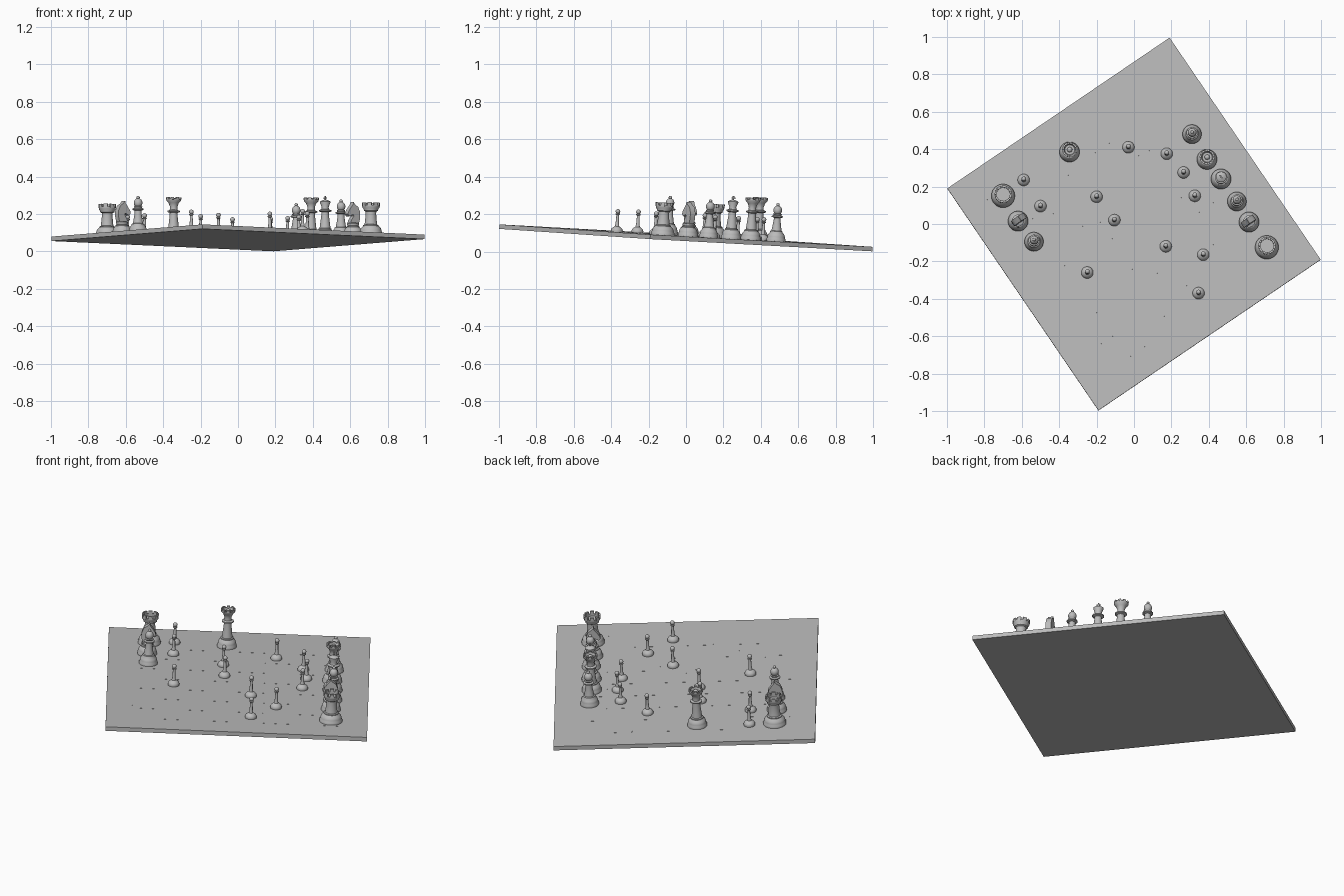
import bpy, bmesh, math
from mathutils import Vector, Matrix

cube = bpy.data.objects.get("Cube")
if cube:
    bpy.data.objects.remove(cube, do_unlink=True)

grey = bpy.data.materials.new("stone grey")
grey.use_nodes = True
COLOR = (0.5, 0.5, 0.5, 1)
grey.diffuse_color = COLOR
grey.node_tree.nodes["Principled BSDF"].inputs["Base Color"].default_value = COLOR

# The whole set leans gently towards the back
CENTRE_Z, SLOPE_X, SLOPE_Y = 0.085, -0.006, -0.059
NORMAL = Vector((-SLOPE_X, -SLOPE_Y, 1)).normalized()
TILT = Vector((0, 0, 1)).rotation_difference(NORMAL).to_matrix().to_4x4()
TURN = math.radians(34.2)
SIDE, SQUARE, THICK = 1.437, 0.144, 0.024


def frame(x, y, angle):
    spot = Vector((x, y, CENTRE_Z + SLOPE_X * x + SLOPE_Y * y))
    return Matrix.Translation(spot) @ TILT @ Matrix.Rotation(angle, 4, "Z")


def finish(bm, name, matrix, smooth=True):
    bmesh.ops.recalc_face_normals(bm, faces=bm.faces)
    mesh = bpy.data.meshes.new(name)
    bm.to_mesh(mesh)
    bm.free()
    mesh.materials.append(grey)
    obj = bpy.data.objects.new(name, mesh)
    bpy.context.collection.objects.link(obj)
    obj.matrix_world = matrix
    if smooth:
        bpy.ops.object.select_all(action="DESELECT")
        obj.select_set(True)
        bpy.context.view_layer.objects.active = obj
        bpy.ops.object.shade_smooth_by_angle(angle=math.radians(40))
    return obj


def box(bm, size, at, angle=0):
    place = Matrix.Rotation(angle, 4, "Z") @ Matrix.Translation(at)
    bmesh.ops.create_cube(bm, size=1, matrix=place @ Matrix.Diagonal((*size, 1)))


def lathe(bm, profile, steps=28):
    # Spin (radius, height) points around z, closing both ends
    rings = []
    for r, z in profile:
        rings.append([bm.verts.new((r * math.cos(math.tau * i / steps),
                                    r * math.sin(math.tau * i / steps), z))
                      for i in range(steps)])
    for low, high in zip(rings, rings[1:]):
        for i in range(steps):
            j = (i + 1) % steps
            bm.faces.new((low[i], low[j], high[j], high[i]))
    bm.faces.new(rings[0][::-1])
    bm.faces.new(rings[-1])


def ball(bm, radius, z, stretch=1):
    place = Matrix.Translation((0, 0, z)) @ Matrix.Diagonal((1, 1, stretch, 1))
    bmesh.ops.create_uvsphere(bm, u_segments=20, v_segments=12, radius=radius, matrix=place)


def foot(r):
    # Shared stepped and domed base
    return [(r, 0), (r, .012), (r * .93, .018), (r * .93, .024), (r * .85, .036),
            (r * .66, .048), (r * .66, .053), (r * .54, .056)]


def pawn(bm):
    lathe(bm, [(.031, 0), (.032, .008), (.029, .017), (.02, .025), (.012, .03),
               (.009, .045), (.007, .09), (.012, .094), (.012, .098), (.006, .1)])
    ball(bm, .0125, .11)


def rook(bm):
    lathe(bm, foot(.063) + [(.032, .07), (.028, .115), (.029, .125), (.038, .13),
                            (.038, .136), (.045, .146), (.046, .158), (.036, .158), (.036, .145)])
    for i in range(8):
        box(bm, (.011, .022, .02), (.0405, 0, .163), math.tau * i / 8)


def bishop(bm):
    lathe(bm, foot(.051) + [(.024, .075), (.018, .115), (.018, .125), (.03, .129),
                            (.03, .135), (.02, .139), (.023, .146), (.014, .15)])
    ball(bm, .023, .166, 1.1)
    ball(bm, .009, .195)


def queen(bm):
    lathe(bm, foot(.054) + [(.027, .075), (.021, .13), (.021, .142), (.033, .147),
                            (.033, .153), (.021, .158), (.02, .175), (.027, .195),
                            (.039, .208), (.04, .216), (.031, .216), (.026, .206)])
    for i in range(8):
        box(bm, (.01, .017, .012), (.035, 0, .219), math.tau * i / 8)
    ball(bm, .014, .208)


def king(bm):
    lathe(bm, foot(.054) + [(.027, .075), (.02, .13), (.02, .142), (.033, .147),
                            (.033, .153), (.021, .158), (.018, .168), (.028, .194),
                            (.028, .199), (.016, .206), (.006, .209)])
    box(bm, (.007, .007, .026), (0, 0, .216))
    box(bm, (.007, .022, .007), (0, 0, .218))


def knight(bm):
    lathe(bm, foot(.054) + [(.032, .062), (.032, .068), (.026, .072)])
    # Horse head silhouette, facing local +x
    outline = [(-.026, .066), (.026, .066), (.022, .085), (.006, .108), (.01, .117),
               (.034, .106), (.044, .117), (.041, .13), (.024, .155), (.012, .169),
               (.008, .183), (-.002, .17), (-.022, .157), (-.034, .13), (-.035, .1)]
    sides = [[bm.verts.new((x, s * .016, z)) for x, z in outline] for s in (-1, 1)]
    for side in sides:
        bm.faces.new(side)
    for i in range(len(outline)):
        j = (i + 1) % len(outline)
        bm.faces.new((sides[0][i], sides[0][j], sides[1][j], sides[1][i]))


# Board slab with faintly raised alternate squares
slab = bmesh.new()
box(slab, (SIDE, SIDE, THICK), (0, 0, -THICK / 2))
finish(slab, "board", frame(0, 0, TURN), False)
tiles = bmesh.new()
for i in range(8):
    for j in range(8):
        if (i + j) % 2:
            box(tiles, (SQUARE, SQUARE, .001), ((i - 3.5) * SQUARE, (j - 3.5) * SQUARE, 0))
finish(tiles, "board_squares", frame(0, 0, TURN), False)

# Pieces: name, builder, positions on the board
LAYOUT = [
    ("pawn", pawn, [(-.59, .235), (-.5, .095), (-.2, .145), (-.105, .02),
                    (-.25, -.26), (.17, -.12), (.37, -.165), (.345, -.37),
                    (.325, .15), (.265, .275), (.175, .375), (-.03, .41)]),
    ("rook", rook, [(-.7, .15), (.71, -.125)]),
    ("knight", knight, [(-.62, .015), (.615, .01)]),
    ("bishop", bishop, [(-.535, -.095), (.55, .12), (.31, .48)]),
    ("queen", queen, [(-.345, .385), (.39, .345)]),
    ("king", king, [(.465, .24)]),
]
for name, build, spots in LAYOUT:
    for n, (x, y) in enumerate(spots):
        bm = bmesh.new()
        build(bm)
        facing = TURN if x < 0 else TURN + math.pi
        finish(bm, f"{name}_{n + 1}", frame(x, y, facing))
